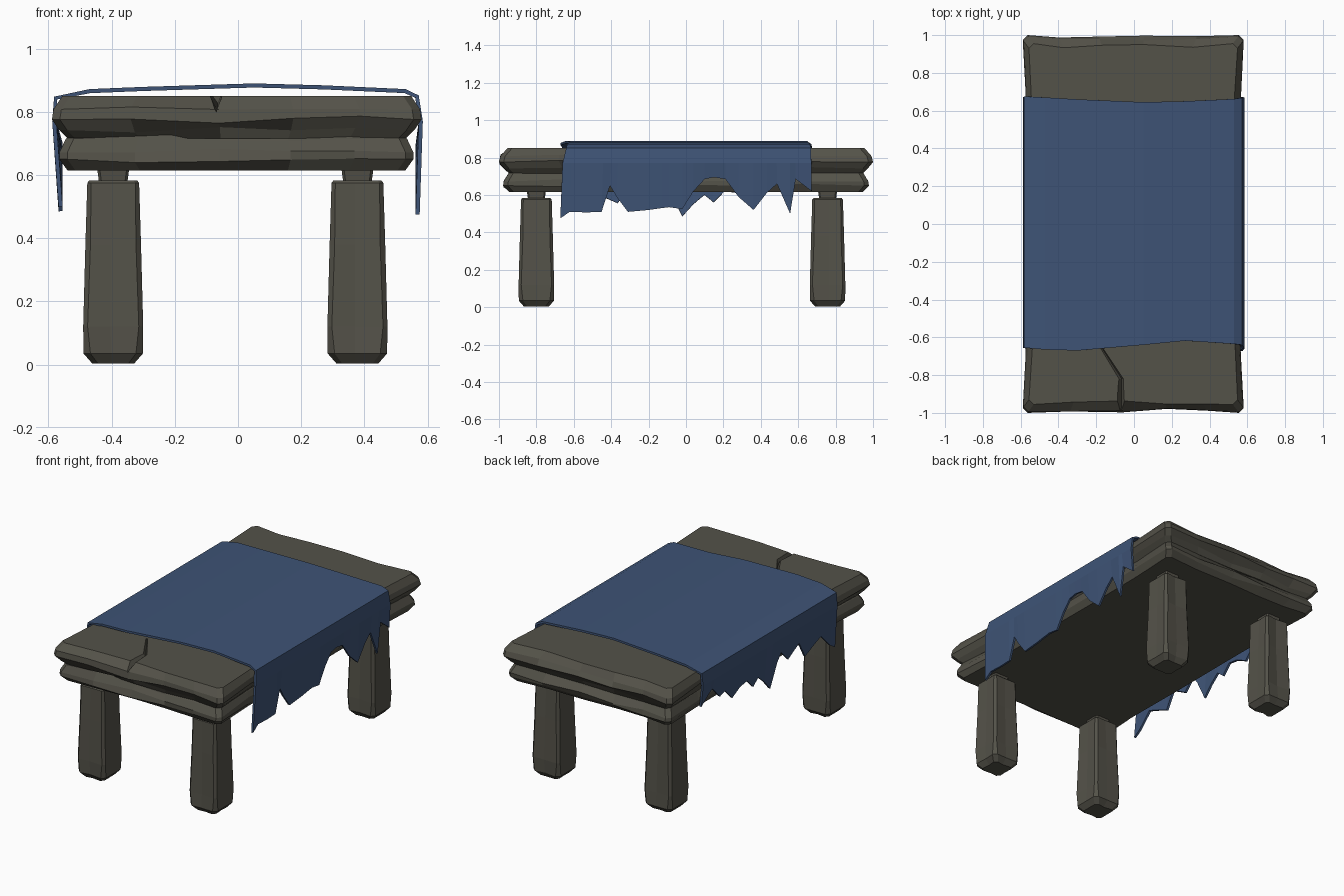
import bpy, bmesh, random
from mathutils import Vector

if "Cube" in bpy.data.objects:
    bpy.data.objects.remove(bpy.data.objects["Cube"])

rng = random.Random(7)


def material(name, rgb):
    m = bpy.data.materials.new(name)
    m.diffuse_color = (*rgb, 1)
    m.use_nodes = True
    m.node_tree.nodes["Principled BSDF"].inputs["Base Color"].default_value = m.diffuse_color
    return m


STONE = material("weathered stone", (0.088, 0.084, 0.066))
CLOTH = material("blue cloth", (0.048, 0.087, 0.18))


def make_object(name, verts, faces, mat):
    me = bpy.data.meshes.new(name)
    bm = bmesh.new()
    vs = [bm.verts.new(v) for v in verts]
    for f in faces:
        bm.faces.new([vs[i] for i in f])
    bmesh.ops.recalc_face_normals(bm, faces=bm.faces)
    bm.to_mesh(me)
    bm.free()
    me.materials.append(mat)
    ob = bpy.data.objects.new(name, me)
    bpy.context.collection.objects.link(ob)
    return ob


def loft(name, rings, mat):
    """Skin a stack of equal-sized rings and cap both ends."""
    n = len(rings[0])
    verts = [p for r in rings for p in r]
    faces = [tuple(range(n))[::-1], tuple(range(len(verts) - n, len(verts)))]
    for k in range(len(rings) - 1):
        for i in range(n):
            j = (i + 1) % n
            faces.append((k * n + i, k * n + j, (k + 1) * n + j, (k + 1) * n + i))
    return make_object(name, verts, faces, mat)


def ring(cx, cy, z, hx, hy, c, fx=(), fy=(), jit=0.0, jz=0.0, side_inset=0.0):
    """Chamfered rectangle; extra worn points at fractions fx / fy of each side."""
    pts = []
    corners = [(-hx + c, -hy), (hx - c, -hy), (hx, -hy + c), (hx, hy - c),
               (hx - c, hy), (-hx + c, hy), (-hx, hy - c), (-hx, -hy + c)]
    for s in range(4):
        a, b = Vector(corners[2 * s]), Vector(corners[2 * s + 1])
        long_side = s % 2
        inward = Vector([(0, 1), (-1, 0), (0, -1), (1, 0)][s])
        pts.append((cx + a.x, cy + a.y, z))
        for f in (fy if long_side else fx):
            depth = rng.uniform(0, jit) * (0.4 if long_side else 1) + side_inset * long_side
            p = a.lerp(b, f) + inward * depth
            pts.append((cx + p.x, cy + p.y, z + rng.uniform(-jz, jz)))
        pts.append((cx + b.x, cy + b.y, z))
    return pts


# Stone top: two worn slabs with a groove between them
FX, FY = (0.2, 0.45, 0.66, 0.85), (0.15, 0.38, 0.62, 0.85)


def slab(name, levels, cx):
    rings = []
    for i, (z, hx, hy) in enumerate(levels):
        end = i in (0, len(levels) - 1)
        rings.append(ring(cx, 0, z, hx, hy, 0.025, FX, FY, 0.022,
                          0 if end else 0.012, 0.012))
    return loft(name, rings, STONE)


slab("lower_slab", [(0.615, 0.535, 0.945), (0.65, 0.56, 0.978),
                    (0.672, 0.56, 0.975), (0.715, 0.54, 0.95), (0.73, 0.52, 0.93)], -0.005)
upper = slab("upper_slab", [(0.715, 0.535, 0.945), (0.742, 0.562, 0.972),
                            (0.776, 0.585, 1.0), (0.808, 0.58, 0.992),
                            (0.85, 0.552, 0.955)], -0.004)

# Crack running back from the front edge of the top slab
crack = []
for x, y, w, d in [(-0.075, -1.05, 0.035, 0.06), (-0.065, -0.95, 0.035, 0.045),
                   (-0.065, -0.82, 0.028, 0.022), (-0.18, -0.64, 0.02, 0.012)]:
    crack.append([(x - w, y, 0.87), (x + w * 0.6, y, 0.87), (x, y, 0.85 - d)])
cutter = loft("crack_cutter", crack, STONE)
cutter.hide_render = True
cutter.hide_viewport = True
mod = upper.modifiers.new("crack", 'BOOLEAN')
mod.operation = 'DIFFERENCE'
mod.solver = 'EXACT'
mod.object = cutter

# Legs: tapered blocks with chipped feet and a narrow neck
for end, cy in (("front", -0.80), ("back", 0.757)):
    for side, cx in (("left", -0.395), ("right", 0.378)):
        rings = [ring(cx, cy, z, h, h, c, (0.45,), (0.55,), 0.012)
                 for z, h, c in ((0.003, 0.066, 0.018), (0.035, 0.094, 0.022),
                                 (0.12, 0.095, 0.014), (0.38, 0.088, 0.016),
                                 (0.575, 0.082, 0.012), (0.583, 0.076, 0.012))]
        loft(f"{end}_{side}_leg", rings, STONE)
        loft(f"{end}_{side}_neck", [ring(cx, cy, z, h, h, 0.008)
                                    for z, h in ((0.57, 0.044), (0.63, 0.052))], STONE)

# Draped cloth: columns of (y, left hem height, right hem height)
HEM = [(-0.67, 0.50, 0.475), (-0.62, 0.53, 0.51), (-0.53, 0.62, 0.507),
       (-0.45, 0.59, 0.51), (-0.405, 0.57, 0.65), (-0.37, 0.555, 0.59),
       (-0.31, 0.66, 0.51), (-0.20, 0.60, 0.52), (-0.13, 0.67, 0.53),
       (-0.09, 0.62, 0.535), (-0.02, 0.485, 0.525), (0.04, 0.55, 0.62),
       (0.10, 0.60, 0.685), (0.15, 0.56, 0.695), (0.21, 0.62, 0.685),
       (0.28, 0.61, 0.59), (0.36, 0.57, 0.52), (0.43, 0.64, 0.61),
       (0.485, 0.625, 0.66), (0.555, 0.70, 0.50), (0.585, 0.69, 0.685),
       (0.67, 0.63, 0.62)]
# across the table: x, height, front edge, back edge
ACROSS = [(-0.568, None, 0.66, 0.66), (-0.588, 0.77, 0.655, 0.67),
          (-0.582, 0.848, 0.655, 0.675), (-0.47, 0.872, 0.665, 0.67),
          (-0.30, 0.879, 0.67, 0.66), (0.05, 0.890, 0.64, 0.645),
          (0.27, 0.884, 0.618, 0.65), (0.53, 0.872, 0.635, 0.662),
          (0.572, 0.852, 0.64, 0.668), (0.585, 0.77, 0.66, 0.67),
          (0.575, None, 0.672, 0.672)]
verts = []
for y, zl, zr in HEM:
    for i, (x, z, front, back) in enumerate(ACROSS):
        if z is None:
            z = zl if i == 0 else zr
        verts.append((x, y * (front if y < 0 else back) / 0.67, z))
w = len(ACROSS)
faces = [(r * w + i, r * w + i + 1, (r + 1) * w + i + 1, (r + 1) * w + i)
         for r in range(len(HEM) - 1) for i in range(w - 1)]
cloth = make_object("draped_cloth", verts, faces, CLOTH)
# make the open sheet face outwards, then thicken inwards
if sum(p.normal.z * p.area for p in cloth.data.polygons) < 0:
    cloth.data.flip_normals()
sol = cloth.modifiers.new("thickness", 'SOLIDIFY')
sol.thickness = 0.013
sol.offset = -1
